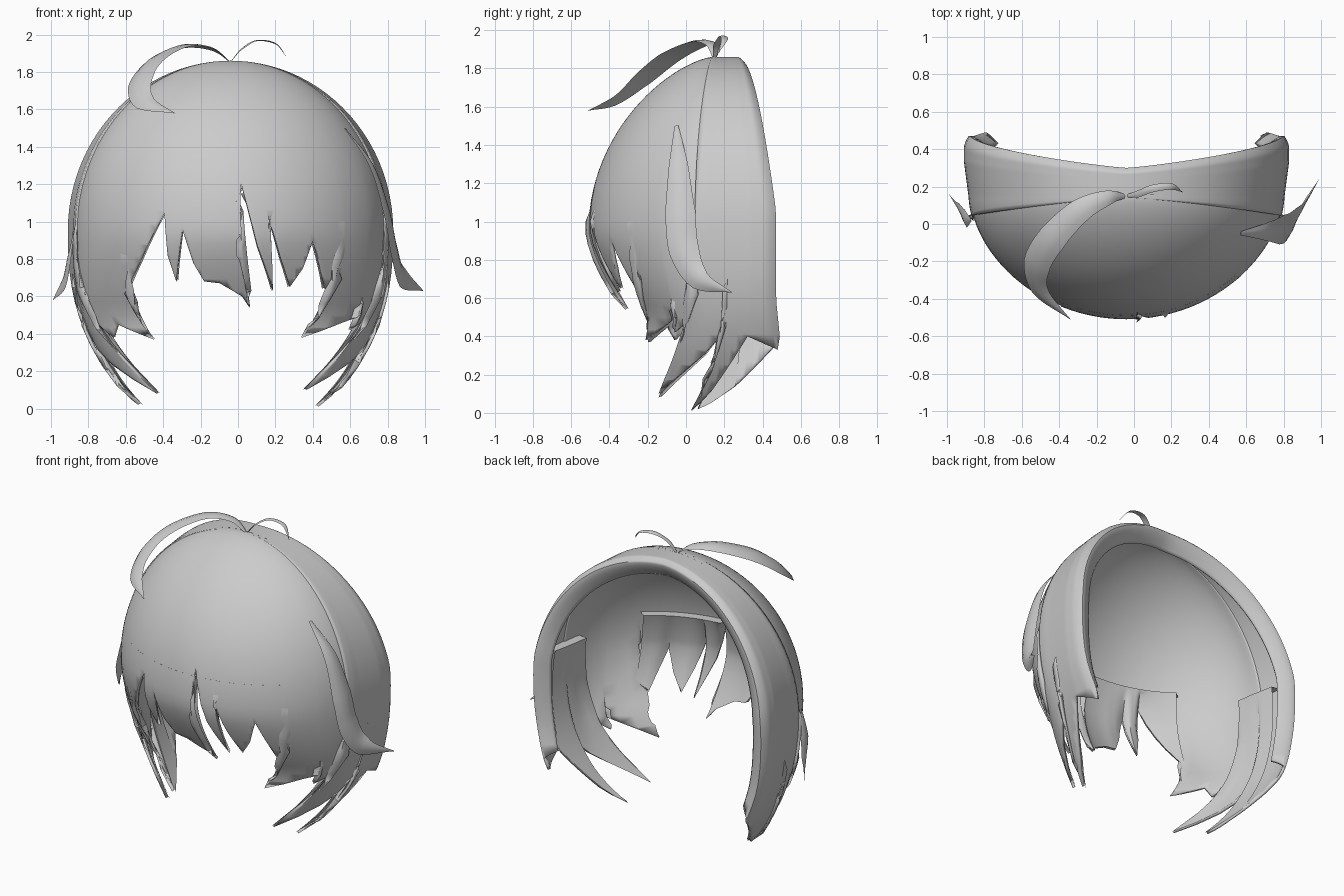
import bpy, bmesh, math
from mathutils import Vector

if "Cube" in bpy.data.objects:
    bpy.data.objects.remove(bpy.data.objects["Cube"])

hair = bpy.data.materials.new("hair grey")
hair.diffuse_color = (0.6, 0.6, 0.6, 1)
hair.use_nodes = True
hair.node_tree.nodes["Principled BSDF"].inputs["Base Color"].default_value = hair.diffuse_color
CX, CY, TOP, MID = -0.04, 0.14, 1.86, 0.95


def finish(name, bm, thickness=0):
    bmesh.ops.remove_doubles(bm, verts=bm.verts, dist=0.0005)
    me = bpy.data.meshes.new(name)
    bm.to_mesh(me)
    bm.free()
    me.materials.append(hair)
    ob = bpy.data.objects.new(name, me)
    bpy.context.collection.objects.link(ob)
    if thickness:
        m = ob.modifiers.new("thickness", 'SOLIDIFY')
        m.thickness = thickness
        m.offset = -1
    bpy.ops.object.select_all(action='DESELECT')
    ob.select_set(True)
    bpy.context.view_layer.objects.active = ob
    bpy.ops.object.shade_smooth_by_angle(angle=math.radians(45))


def head(u, z, scale):
    """Head surface: |u|<1 wraps the front, 1..2 is the side band, over 2 curls in."""
    if z > MID:
        f = math.sqrt(max(0, 1 - ((z - MID) / (TOP - MID)) ** 2))
        g = f ** 1.35
    else:
        f = 1 - 0.4 * ((MID - z) / 0.93) ** 2.5
        g = max(0.65, 1 - 0.29 * ((MID - z) / 0.41) ** 1.5)
    a, side = abs(u), math.copysign(1, u)
    if a <= 1:
        p = u * math.pi / 2
        return Vector((CX + 0.87 * scale * math.sin(p) * f,
                       CY - 0.65 * max(0, math.cos(p)) ** 1.15 * g, z))
    rim = 0.30 + 0.17 * min(1, (TOP - z) / 0.8) ** 0.6 + 0.1 * max(0, 0.6 - z)
    c = max(0, a - 1.8) / 0.5
    y = CY + (min(a, 2) - 1) * (rim - CY) - 0.6 * max(0, a - 2) ** 2
    k = 1 - 0.14 * c ** 1.7
    swell = scale + (1 - scale) * min(1, (a - 1) / 0.6)
    return Vector((CX + side * 0.87 * swell * f * k, y,
                   MID + (z - MID) * k if z > MID else z))


def panel(name, edges, scale, start=TOP, inset=0, rows=36):
    """Sheets of hair down to jagged edges of (u, z, sideways lean).
    With an inset they become inner layers with a ledge along the top."""
    bm = bmesh.new()
    for edge in edges:
        cols = []
        for a, b in zip(edge, edge[1:]):
            n = max(3, math.ceil(abs(b[0] - a[0]) / 0.04 - 0.01))
            cols += [[p + (q - p) * i / n for p, q in zip(a, b)] for i in range(n)]
        cols.append(edge[-1])
        bottom = min(c[1] for c in cols)
        grid = []
        for u, low, lean in cols:
            col = []
            low = min(low, start)
            for r in range(rows + 1):
                w = 1 - math.cos(r / rows * math.pi / 2)
                z = max(low, start - (start - bottom) * w)
                p = head(u + lean * ((TOP - z) / (TOP - low)) ** 3, z, scale)
                if inset:
                    d = Vector((CX - p.x, 0.15 - p.y, 0)).normalized()
                    if r == 0:
                        col.append(bm.verts.new(p))
                    p += d * (0.02 + inset * (z - low) / (start - low + 0.001))
                col.append(bm.verts.new(p))
            grid.append(col)
        for a, b in zip(grid, grid[1:]):
            for r in range(len(a) - 1):
                f = (a[r], a[r + 1], b[r + 1], b[r])
                bm.faces.new(f if edge[0][0] < edge[-1][0] else f[::-1])
    finish(name, bm, 0 if inset else 0.018)


def strand(name, pts, halves, steps=6):
    """Tapered lock of lens section lying flat to the head."""
    pts = [Vector(p) for p in pts]
    ext = [2 * pts[0] - pts[1]] + pts + [2 * pts[-1] - pts[-2]]
    line = []
    for i in range(len(pts) - 1):
        a, b, c, d = ext[i:i + 4]
        for s in range(steps):
            t = s / steps
            p = 0.5 * (2 * b + (c - a) * t + (2 * a - 5 * b + 4 * c - d) * t * t
                       + (3 * b - a - 3 * c + d) * t ** 3)
            line.append((p, halves[i] + (halves[i + 1] - halves[i]) * t))
    line.append((pts[-1], halves[-1]))
    bm = bmesh.new()
    rings = []
    for i, (p, h) in enumerate(line):
        tan = (line[min(i + 1, len(line) - 1)][0] - line[max(i - 1, 0)][0]).normalized()
        out = p - Vector((CX, 0.1, MID))
        across = tan.cross(out).normalized()
        nor = across.cross(tan)
        h = max(h, 0.002)
        rings.append([bm.verts.new(p + across * h * x + nor * h * y) for x, y in
                      ((-1, 0), (-0.5, 0.2), (0, 0.27), (0.5, 0.2), (1, 0), (0, 0.05))])
    for a, b in zip(rings, rings[1:]):
        for j in range(6):
            k = (j + 1) % 6
            bm.faces.new((a[j], a[k], b[k], b[j]))
    bm.faces.new(rings[0])
    bm.faces.new(rings[-1])
    bmesh.ops.recalc_face_normals(bm, faces=bm.faces)
    finish(name, bm)


# Front dome with jagged fringe and cheek locks
fringe = [
    (-1.1, .6, 0), (-.9, .55, 0), (-.75, .38, .1), (-.66, .45, .08), (-.55, .37, .17),
    (-.485, .62, 0), (-.4, .78, 0), (-.28, 1.05, 0), (-.265, .82, 0), (-.23, .68, 0),
    (-.2, .96, 0), (-.155, .78, 0), (-.11, .68, 0), (-.045, .67, 0), (0, .6, .05),
    (.025, .54, .06), (.035, .8, 0), (.044, 1.21, 0), (.09, .87, .02), (.15, .63, .03),
    (.163, 1.0, 0), (.21, .8, 0), (.264, .65, -.01), (.31, .75, 0), (.355, .9, 0),
    (.426, .64, 0), (.505, .7, 0), (.56, .38, -.21), (.68, .5, 0), (.75, .42, -.1),
    (.9, .55, 0), (1.1, .6, 0)]
panel("front_hair", [fringe], 0.96)

# Side bands with inward-curling lower locks and rolled rear rim
right = [(.88, .62, 0), (1.0, .1, -.5), (1.2, .45, 0), (1.35, .01, -.56), (1.62, .4, -.1),
         (1.95, .33, 0), (2, .4, 0), (2.3, .45, 0)]
left = [(-.88, .62, 0), (-1.0, .08, .5), (-1.2, .45, 0), (-1.35, .02, .5), (-1.62, .14, .3),
        (-1.95, .36, 0), (-2, .4, 0), (-2.3, .45, 0)]
panel("side_hair", [right, left], 0.97)

# Inner layers of the locks, thick at the top
panel("inner_fringe", [fringe[5:27]], 0.96, 1.15, 0.06)
panel("inner_sides", [right[:5], left[:5]], 0.96, 1.05, 0.06)

# Loose locks standing off the crown and sides
strand("crown_lock_large", [
    (-.04, .15, 1.85), (-.14, .14, 1.92), (-.29, .07, 1.93), (-.44, -.08, 1.86),
    (-.52, -.22, 1.75), (-.5, -.36, 1.64), (-.34, -.51, 1.58)],
    [.008, .04, .065, .08, .08, .055, 0])
strand("crown_lock_small", [
    (-.04, .15, 1.85), (.02, .16, 1.92), (.1, .19, 1.965), (.2, .2, 1.95), (.26, .17, 1.88)],
    [.008, .018, .02, .018, 0])
strand("side_lock_right", [
    (.57, -.05, 1.5), (.71, -.04, 1.3), (.79, -.03, 1.05), (.83, -.01, .85),
    (.88, .07, .7), (.99, .24, .63)], [.01, .05, .08, .08, .06, 0])
strand("side_lock_left", [
    (-.87, .02, .98), (-.9, .03, .8), (-.93, .08, .67), (-.99, .16, .58)],
    [.005, .05, .04, 0])
